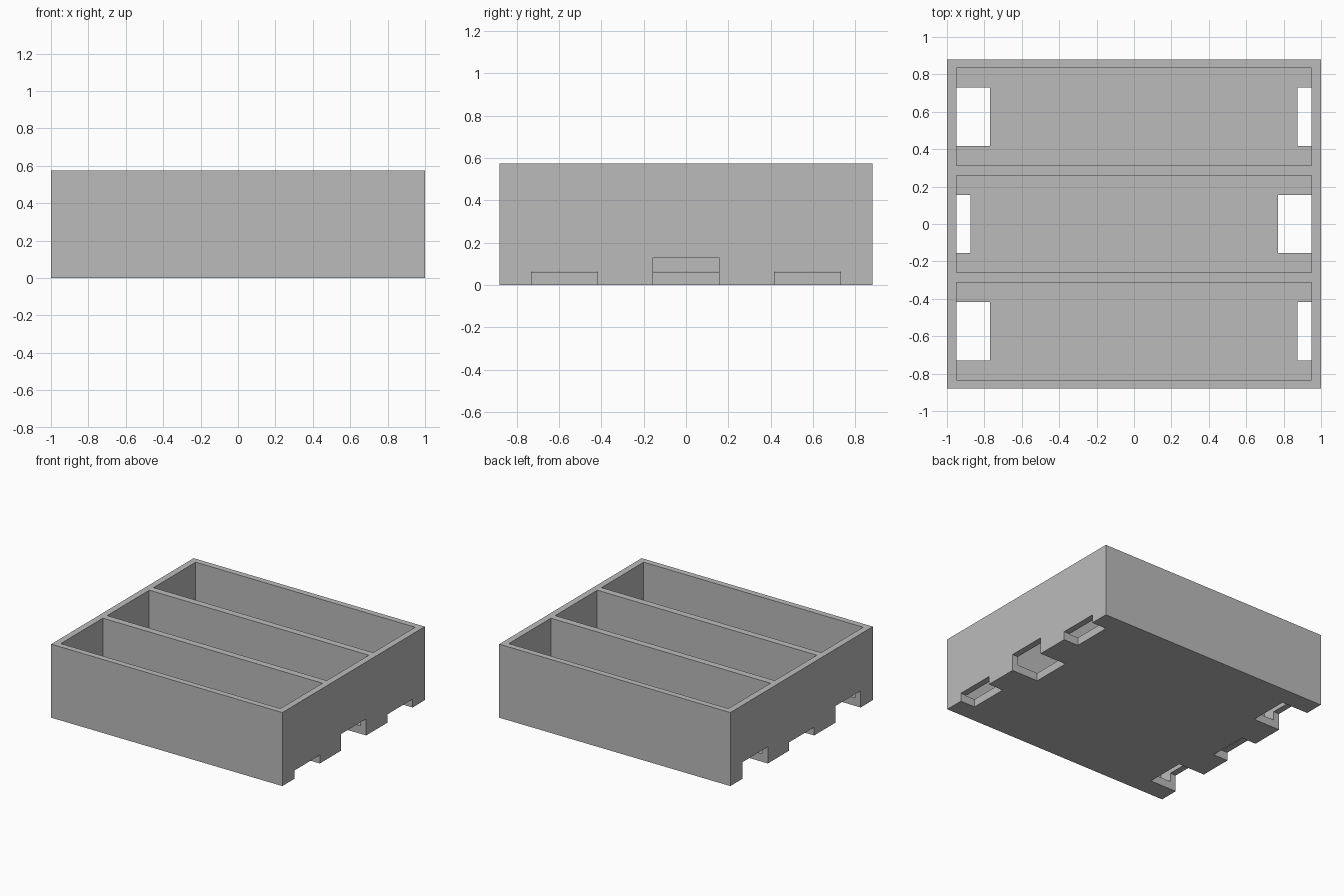
import bpy

cube = bpy.data.objects.get("Cube")
if cube:
    bpy.data.objects.remove(cube, do_unlink=True)

HALF_X, HALF_Y, HEIGHT = 1.0, 0.88, 0.575
WALL, FLOOR = 0.05, 0.062
BAY_HALF_Y, BAY_PITCH = 0.26, 0.573
NOTCH_HALF_Y = 0.156

grey = bpy.data.materials.new("plain grey")
grey.use_nodes = True
colour = (0.5, 0.5, 0.5, 1)
grey.diffuse_color = colour
grey.node_tree.nodes["Principled BSDF"].inputs["Base Color"].default_value = colour


def box(name, low, high):
    """Axis-aligned box between two corners."""
    bpy.ops.mesh.primitive_cube_add(size=1)
    ob = bpy.context.object
    ob.name = name
    for v in ob.data.vertices:
        v.co = [(a + b) / 2 + c * (b - a) for a, b, c in zip(low, high, v.co)]
    ob.data.materials.append(grey)
    return ob


def cut(target, name, low, high):
    """Subtract a box from the target and discard the cutter."""
    cutter = box(name, low, high)
    cutter.hide_render = True
    mod = target.modifiers.new(name, "BOOLEAN")
    mod.operation = "DIFFERENCE"
    mod.solver = "EXACT"
    mod.object = cutter
    bpy.context.view_layer.objects.active = target
    bpy.ops.object.modifier_apply(modifier=mod.name)
    bpy.data.objects.remove(cutter, do_unlink=True)


# Solid block that becomes the tray
tray = box("three_bay_tray", (-HALF_X, -HALF_Y, 0), (HALF_X, HALF_Y, HEIGHT))

for row in (-1, 0, 1):
    y = row * BAY_PITCH
    # Long open compartment
    cut(tray, "bay_cutter", (-HALF_X + WALL, y - BAY_HALF_Y, FLOOR),
        (HALF_X - WALL, y + BAY_HALF_Y, HEIGHT + 0.1))
    # Deep outlet notch at one end, shallow one at the other, alternating by row
    for side in (-1, 1):
        deep = (side == 1) == (row == 0)
        inner, top = (0.77, 0.13) if deep else (0.873, 0.065)
        x0, x1 = sorted((side * inner, side * (HALF_X + 0.1)))
        cut(tray, "notch_cutter", (x0, y - NOTCH_HALF_Y, -0.1),
            (x1, y + NOTCH_HALF_Y, top))

# Flat faces in a single colour
for face in tray.data.polygons:
    face.use_smooth = False
    face.material_index = 0
